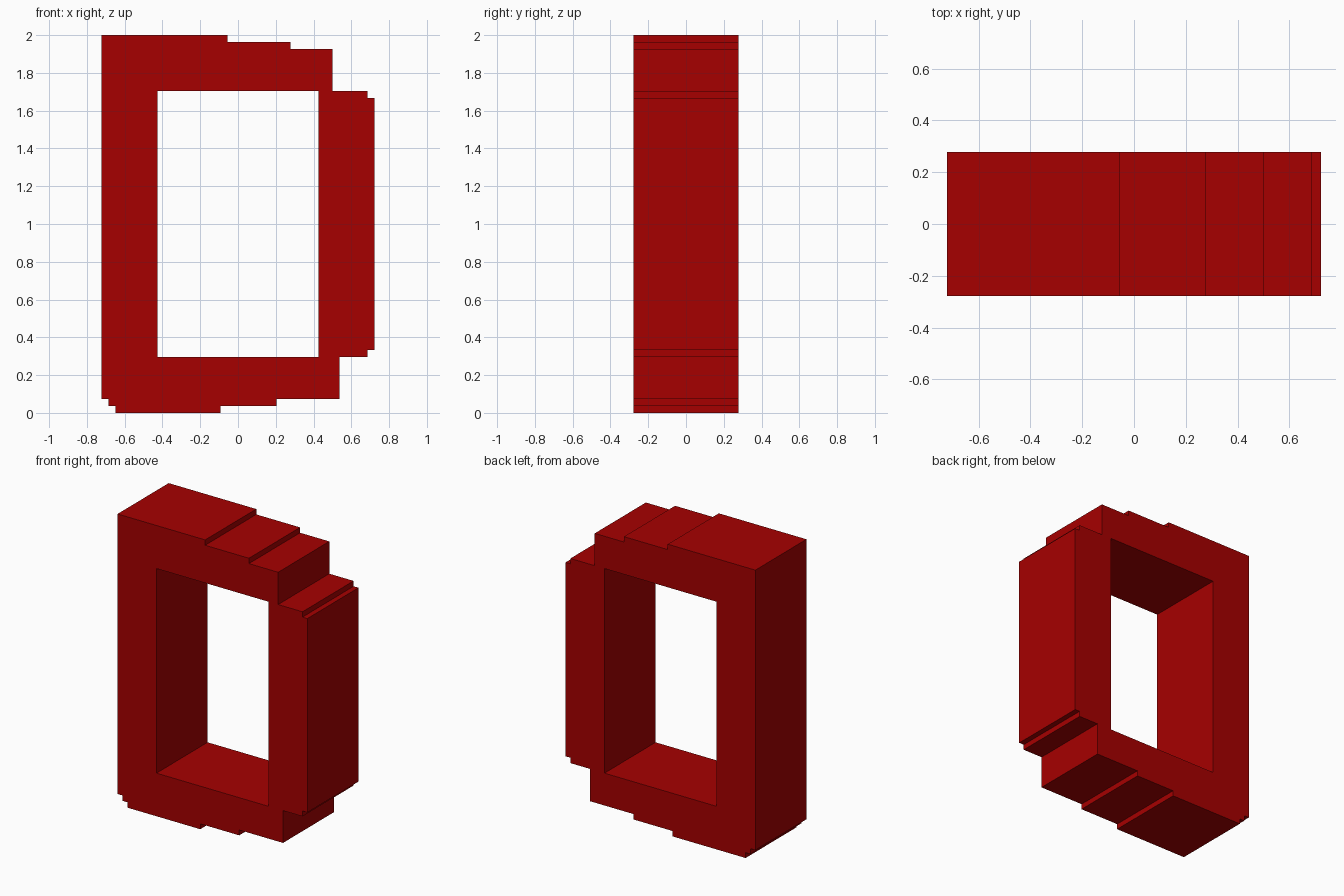
import bpy
import bmesh

cube = bpy.data.objects.get("Cube")
if cube:
    bpy.data.objects.remove(cube, do_unlink=True)

UNIT = 2 / 54            # everything sits on a 39 x 15 x 54 block grid
WIDTH, DEPTH = 39, 15

# Stepped silhouette (x, z), anticlockwise from the bottom left, in blocks
OUTLINE = [(2, 0), (17, 0), (17, 1), (25, 1), (25, 2), (34, 2), (34, 8),
           (38, 8), (38, 9), (39, 9), (39, 45), (38, 45), (38, 46), (33, 46),
           (33, 52), (27, 52), (27, 53), (18, 53), (18, 54), (0, 54),
           (0, 2), (1, 2), (1, 1), (2, 1)]
# Rectangular opening
OPENING = [(8, 8), (31, 8), (31, 46), (8, 46)]


def make_material(name, rgb):
    mat = bpy.data.materials.new(name)
    mat.use_nodes = True
    color = (*rgb, 1.0)
    mat.diffuse_color = color
    mat.node_tree.nodes["Principled BSDF"].inputs["Base Color"].default_value = color
    return mat


def add_loop(bm, points, y):
    verts = [bm.verts.new(((x - WIDTH / 2) * UNIT, y, z * UNIT)) for x, z in points]
    return [bm.edges.new((a, b)) for a, b in zip(verts, verts[1:] + verts[:1])]


def extruded_profile(name, loops, depth, mat):
    """Fill nested closed loops and extrude them along y, centred on y = 0."""
    bm = bmesh.new()
    edges = [e for pts in loops for e in add_loop(bm, pts, -depth / 2)]
    bmesh.ops.triangle_fill(bm, use_beauty=True, edges=edges, normal=(0, -1, 0))
    extruded = bmesh.ops.extrude_face_region(bm, geom=bm.faces[:], use_keep_orig=True)
    back = [g for g in extruded["geom"] if isinstance(g, bmesh.types.BMVert)]
    bmesh.ops.translate(bm, vec=(0, depth, 0), verts=back)
    bmesh.ops.recalc_face_normals(bm, faces=bm.faces[:])
    mesh = bpy.data.meshes.new(name)
    bm.to_mesh(mesh)
    bm.free()
    mesh.materials.append(mat)
    obj = bpy.data.objects.new(name, mesh)
    bpy.context.collection.objects.link(obj)
    return obj


# Stepped block frame
red = make_material("deep red", (0.38, 0.0, 0.0))
extruded_profile("stepped_frame", [OUTLINE, OPENING], DEPTH * UNIT, red)
